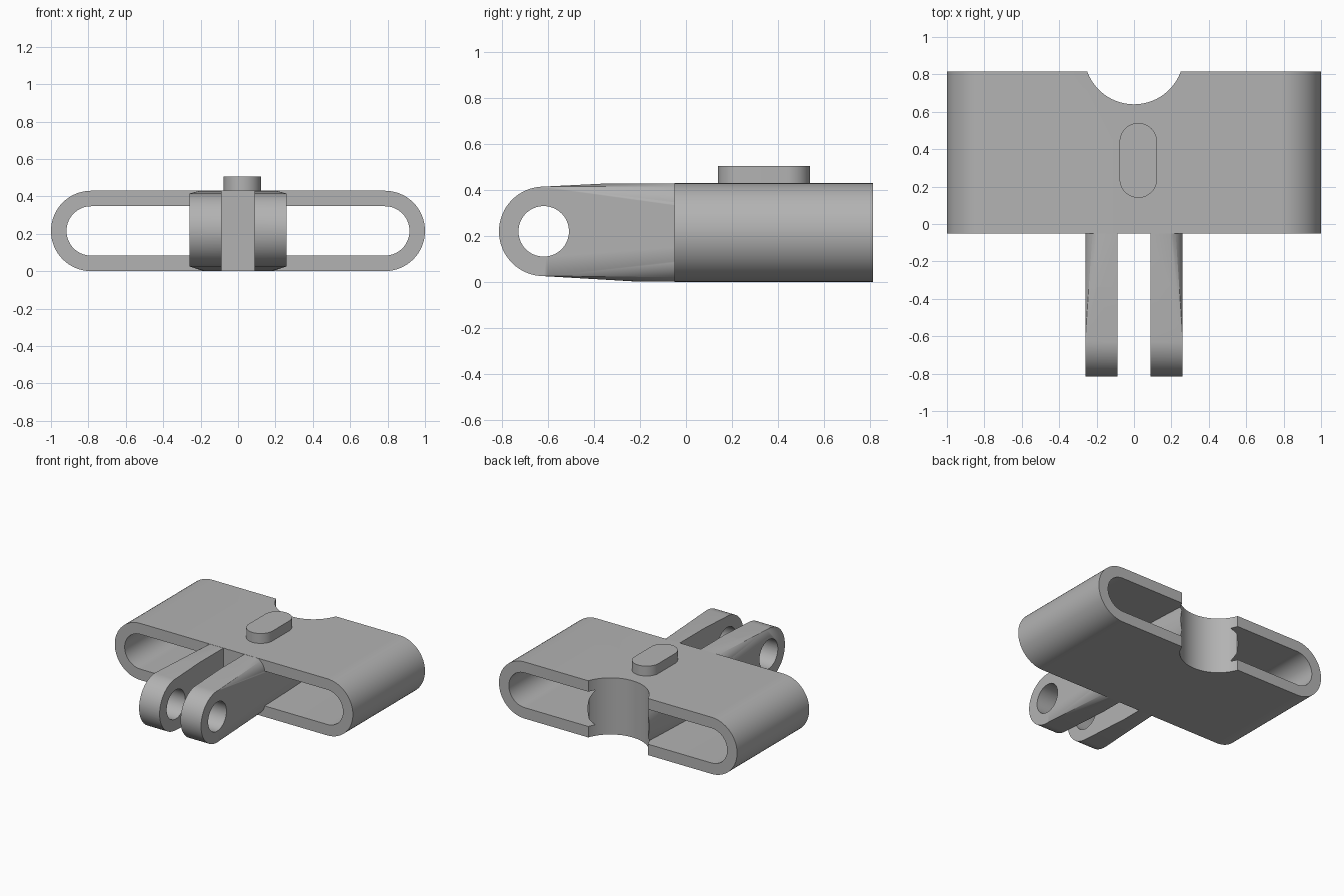
import bpy, bmesh
from math import cos, sin, pi

cube = bpy.data.objects.get("Cube")
if cube:
    bpy.data.objects.remove(cube, do_unlink=True)

grey = bpy.data.materials.new("plain grey")
grey.use_nodes = True
grey.diffuse_color = (0.45, 0.45, 0.45, 1)
grey.node_tree.nodes["Principled BSDF"].inputs["Base Color"].default_value = grey.diffuse_color

MID = 0.215           # mid height of the sleeve
EYE = (-0.62, 0.22)   # y, z of the hinge eye


def make_object(name, bm):
    bmesh.ops.recalc_face_normals(bm, faces=bm.faces)
    mesh = bpy.data.meshes.new(name)
    bm.to_mesh(mesh)
    bm.free()
    obj = bpy.data.objects.new(name, mesh)
    bpy.context.collection.objects.link(obj)
    mesh.materials.append(grey)
    return obj


def circle(cx, cy, r, n=64, start=0.0, sweep=2 * pi):
    """Points of a circle; a partial sweep includes its end point."""
    steps = n if sweep >= 2 * pi else n - 1
    return [(cx + r * cos(start + sweep * i / steps),
             cy + r * sin(start + sweep * i / steps)) for i in range(n)]


def stadium(half, r, cx=0.0, cy=0.0):
    return (circle(cx + half, cy, r, 33, -pi / 2, pi)
            + circle(cx - half, cy, r, 33, pi / 2, pi))


def prism(name, outline, axis, lo, hi):
    """Extrude a 2D outline along x, y or z."""
    place = {"x": lambda a, b, t: (t, a, b),
             "y": lambda a, b, t: (a, t, b),
             "z": lambda a, b, t: (a, b, t)}[axis]
    bm = bmesh.new()
    ends = [[bm.verts.new(place(a, b, t)) for a, b in outline] for t in (lo, hi)]
    for loop in ends:
        bm.faces.new(loop)
    n = len(outline)
    for i in range(n):
        j = (i + 1) % n
        bm.faces.new((ends[0][i], ends[0][j], ends[1][j], ends[1][i]))
    return make_object(name, bm)


def box(name, x, y, z):
    return prism(name, [(x[0], y[0]), (x[1], y[0]), (x[1], y[1]), (x[0], y[1])], "z", *z)


def combine(target, tool, operation):
    mod = target.modifiers.new(operation.lower(), "BOOLEAN")
    mod.operation, mod.object, mod.solver = operation, tool, "EXACT"
    bpy.context.view_layer.objects.active = target
    bpy.ops.object.modifier_apply(modifier=mod.name)
    bpy.data.objects.remove(tool, do_unlink=True)


def smooth(obj):
    bpy.ops.object.select_all(action="DESELECT")
    obj.select_set(True)
    bpy.context.view_layer.objects.active = obj
    bpy.ops.object.shade_smooth_by_angle(angle=0.5)


# Flat oval sleeve, open front and back
body = prism("sleeve_with_hinge", stadium(0.785, 0.215, cy=MID), "y", -0.05, 0.815)
combine(body, prism("sleeve_hollow", stadium(0.785, 0.132, cy=MID), "y", -0.2, 1), "DIFFERENCE")

# Core blending from the wide hinge eye into a round bar inside the sleeve
bm = bmesh.new()
for x in (-0.26, 0.26):
    for y, z in circle(*EYE, 0.195):
        bm.verts.new((x, y, z))
for y in (0.58, 0.81):
    for x, z in circle(0, MID, 0.26):
        bm.verts.new((x, y, z))
hull = bmesh.ops.convex_hull(bm, input=bm.verts)
bmesh.ops.delete(bm, geom=list({v for v in hull["geom_interior"]
                                if isinstance(v, bmesh.types.BMVert)}), context="VERTS")
core = make_object("hinge_core", bm)
combine(core, box("height_limit", (-1, 1), (-1, 1), (0.001, 0.429)), "INTERSECT")

# Slot between the two prongs, and the pin hole through both
combine(core, box("prong_slot", (-0.088, 0.088), (-1, -0.051), (-1, 1)), "DIFFERENCE")
combine(core, prism("pin_hole", circle(*EYE, 0.11), "x", -1, 1), "DIFFERENCE")
combine(body, core, "UNION")

# Round notch in the back edge
combine(body, prism("back_notch", circle(0, 0.906, 0.266, 96), "z", -1, 1), "DIFFERENCE")
smooth(body)

# Plain raised pad on top
pad_outline = [(y, x) for x, y in stadium(0.1, 0.1, 0.34, 0.023)]
pad = prism("raised_pad", pad_outline, "z", 0.42, 0.505)
smooth(pad)
